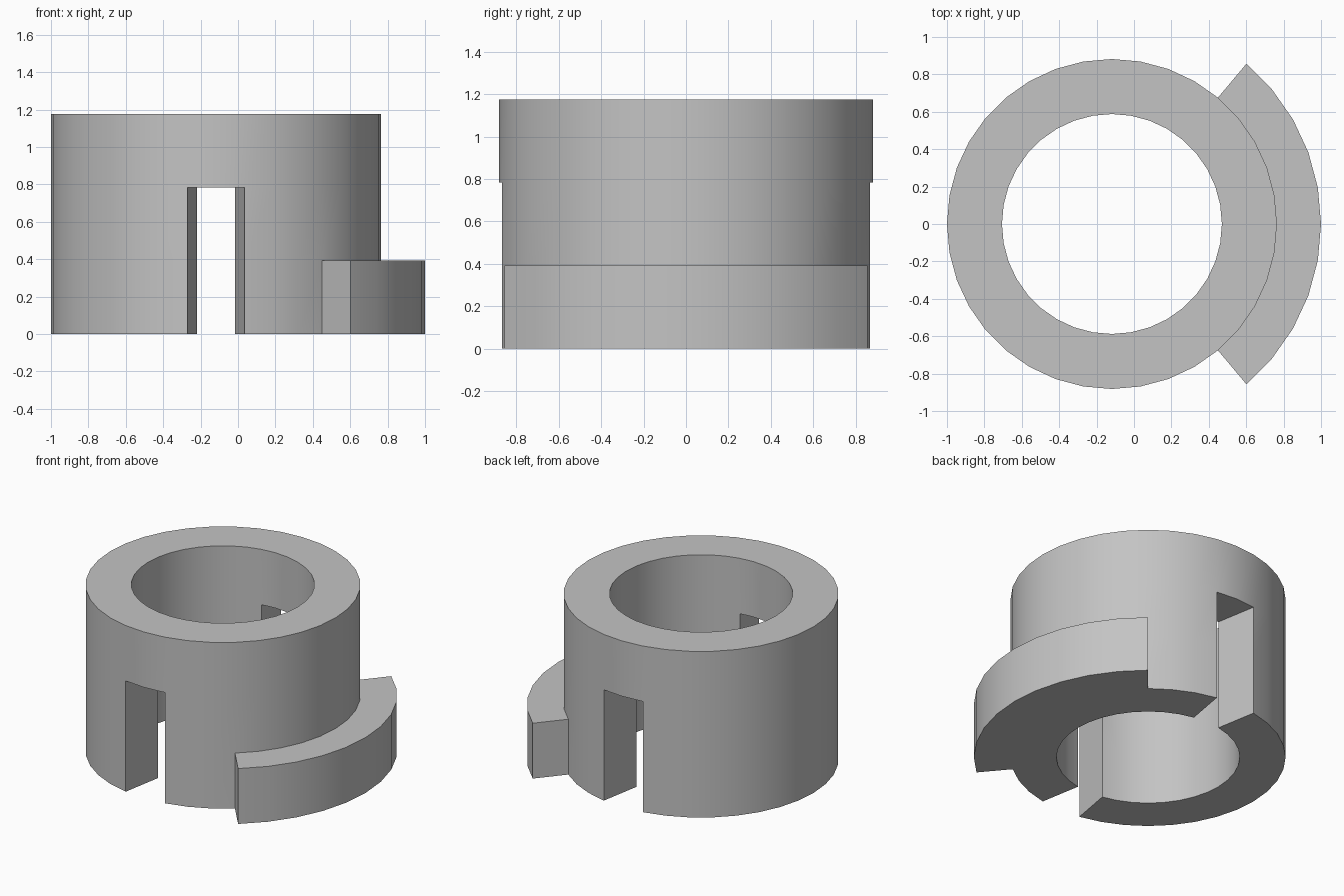
import bpy
import bmesh
from math import cos, sin, radians

cube = bpy.data.objects.get("Cube")
if cube:
    bpy.data.objects.remove(cube)

STEP = 10                           # degrees per facet
RADII = [0.588, 0.882, 1.118]       # bore, collar, flange
LEVELS = [0, 0.392, 0.784, 1.176]   # base, flange top, slot top, collar top
CENTRE_X = -0.118
SECTORS = 360 // STEP


def solid(ring, sector, level):
    """Whether the wedge-shaped cell holds material."""
    if not (0 <= ring < 2 and 0 <= level < 3):
        return False
    angle = (sector % SECTORS + 0.5) * STEP
    if ring == 1:                   # flange on the left, one third high
        return level == 0 and (angle < 50 or angle > 310)
    in_slot = abs(angle - 90) < 10 or abs(angle - 270) < 10
    return level == 2 or not in_slot


bm = bmesh.new()
verts = {}


def corner(r, s, k):
    key = (r, s % SECTORS, k)
    if key not in verts:
        a = radians(key[1] * STEP)
        verts[key] = bm.verts.new((CENTRE_X + RADII[r] * cos(a),
                                   RADII[r] * sin(a), LEVELS[k]))
    return verts[key]


# Skin only the outside of the solid cells
for r in range(2):
    for s in range(SECTORS):
        for k in range(3):
            if not solid(r, s, k):
                continue
            for axis in range(3):
                for side in (0, 1):
                    near = [r, s, k]
                    near[axis] += 2 * side - 1
                    if solid(*near):
                        continue
                    loop = []
                    for u, v in ((0, 0), (1, 0), (1, 1), (0, 1)):
                        offset = [u, v]
                        offset.insert(axis, side)
                        loop.append(corner(r + offset[0], s + offset[1], k + offset[2]))
                    bm.faces.new(loop)
bmesh.ops.recalc_face_normals(bm, faces=bm.faces)

mesh = bpy.data.meshes.new("slotted_collar")
bm.to_mesh(mesh)
bm.free()
collar = bpy.data.objects.new("slotted_collar", mesh)
bpy.context.collection.objects.link(collar)

# Plain grey finish
grey = bpy.data.materials.new("plain_grey")
grey.use_nodes = True
colour = (0.55, 0.55, 0.55, 1)
grey.diffuse_color = colour
grey.node_tree.nodes["Principled BSDF"].inputs["Base Color"].default_value = colour
mesh.materials.append(grey)

# Smooth curved walls, sharp corners
bpy.ops.object.select_all(action="DESELECT")
collar.select_set(True)
bpy.context.view_layer.objects.active = collar
bpy.ops.object.shade_smooth_by_angle(angle=radians(30))
